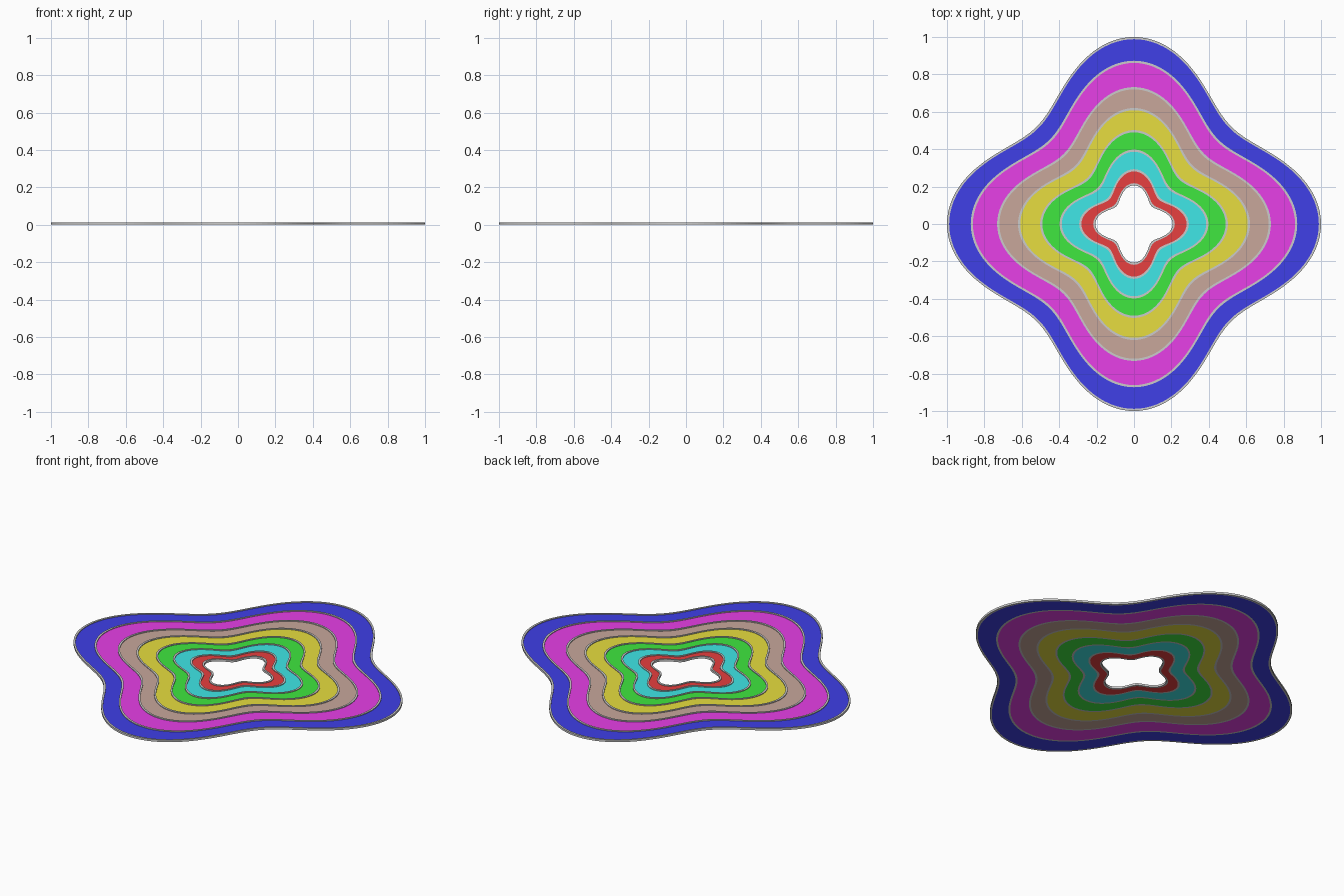
import bpy, bmesh
from math import cos, sin, pi

if "Cube" in bpy.data.objects:
    bpy.data.objects.remove(bpy.data.objects["Cube"])

SEGMENTS = 192
BAND_TOP, FRAME_TOP = 0.008, 0.012
HALF = 0.006  # half width of a grey dividing line


def outline(tip, waist, grow=0.0):
    """Four-lobed contour: tip radius on the axes, waist radius on the diagonals."""
    mean, wave = (tip + waist) / 2 + grow, (tip - waist) / 2
    pts = []
    for i in range(SEGMENTS):
        t = 2 * pi * i / SEGMENTS
        r = mean + wave * cos(4 * t)
        pts.append((r * cos(t), r * sin(t)))
    return pts


def ring(name, inner, outer, height, colour=None):
    """Flat closed ring between two contours, standing on z = 0."""
    bm = bmesh.new()
    loops = [[bm.verts.new((x, y, z)) for x, y in pts]
             for pts, z in ((inner, 0), (outer, 0), (outer, height), (inner, height))]
    for k in range(4):
        a, b = loops[k], loops[(k + 1) % 4]
        for i in range(SEGMENTS):
            j = (i + 1) % SEGMENTS
            bm.faces.new((a[i], a[j], b[j], b[i]))
    bmesh.ops.recalc_face_normals(bm, faces=bm.faces)
    mesh = bpy.data.meshes.new(name)
    bm.to_mesh(mesh)
    bm.free()
    obj = bpy.data.objects.new(name, mesh)
    bpy.context.collection.objects.link(obj)
    if colour:
        mat = bpy.data.materials.new(name)
        mat.diffuse_color = (*colour, 1)
        mat.use_nodes = True
        mat.node_tree.nodes["Principled BSDF"].inputs["Base Color"].default_value = mat.diffuse_color
        mesh.materials.append(mat)
    return obj


# Contours from the hole outwards: tip radius, waist radius
contours = [(0.212, 0.14), (0.287, 0.192), (0.392, 0.268), (0.496, 0.345),
            (0.614, 0.437), (0.726, 0.525), (0.867, 0.632), (0.994, 0.73)]

# Coloured bands between neighbouring contours
bands = [("red_band", (0.8, 0.05, 0.05)), ("cyan_band", (0.05, 0.8, 0.8)),
         ("green_band", (0.05, 0.8, 0.05)), ("yellow_band", (0.8, 0.73, 0.05)),
         ("brown_band", (0.58, 0.39, 0.33)), ("magenta_band", (0.8, 0.05, 0.8)),
         ("blue_band", (0.05, 0.05, 0.8))]
for (name, colour), low, high in zip(bands, contours, contours[1:]):
    ring(name, outline(*low, HALF), outline(*high, -HALF), BAND_TOP, colour)

# Grey dividing lines along every contour
for n, c in enumerate(contours):
    ring(f"contour_line_{n + 1}", outline(*c, -HALF), outline(*c, HALF), FRAME_TOP)
